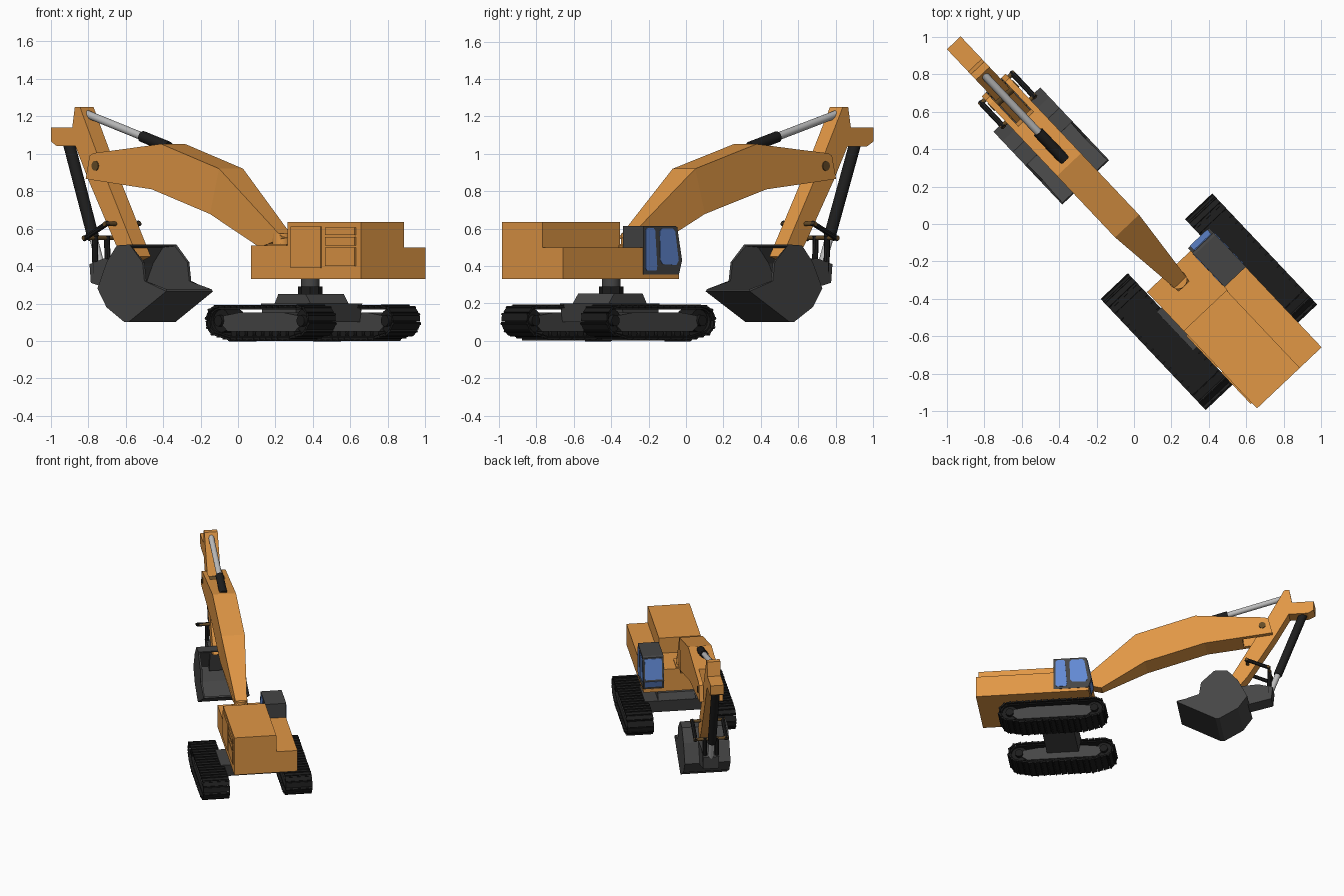
import bpy, bmesh, math
from mathutils import Matrix, Vector

if "Cube" in bpy.data.objects:
    bpy.data.objects.remove(bpy.data.objects["Cube"])

# Local frame: +x is the digging direction, +y the machine's left; PLACE turns it into the world
PLACE = Matrix.Translation((0.40, -0.415, 0)) @ Matrix.Rotation(math.radians(133.4), 4, 'Z')
ARM_Y = 0.04


def material(name, rgb):
    m = bpy.data.materials.new(name)
    m.diffuse_color = (*rgb, 1)
    m.use_nodes = True
    m.node_tree.nodes["Principled BSDF"].inputs["Base Color"].default_value = m.diffuse_color
    return m


ORANGE = material("orange_paint", (0.75, 0.31, 0.06))
DARK = material("dark_steel", (0.06, 0.06, 0.06))
BLACK = material("black", (0.012, 0.012, 0.012))
BLUE = material("glass", (0.12, 0.25, 0.65))
CHROME = material("chrome", (0.5, 0.5, 0.5))
BROWN = material("pin_brown", (0.13, 0.07, 0.02))


def finish(name, bm, mat, smooth=False, thickness=0):
    bmesh.ops.recalc_face_normals(bm, faces=bm.faces)
    me = bpy.data.meshes.new(name)
    bm.to_mesh(me)
    bm.free()
    if smooth:
        me.polygons.foreach_set("use_smooth", [True] * len(me.polygons))
        me.set_sharp_from_angle(angle=math.radians(40))
    ob = bpy.data.objects.new(name, me)
    bpy.context.collection.objects.link(ob)
    ob.matrix_world = PLACE
    me.materials.append(mat)
    if thickness:
        mod = ob.modifiers.new("thickness", 'SOLIDIFY')
        mod.thickness = thickness
        mod.offset = -1
    return ob


def prism(name, profile, y0, y1, mat):
    """Side profile of (x, z) points, extruded across from y0 to y1."""
    bm = bmesh.new()
    a = [bm.verts.new((x, y0, z)) for x, z in profile]
    b = [bm.verts.new((x, y1, z)) for x, z in profile]
    bm.faces.new(a)
    bm.faces.new(b[::-1])
    for i in range(len(a)):
        j = (i + 1) % len(a)
        bm.faces.new((a[i], b[i], b[j], a[j]))
    return finish(name, bm, mat)


def box(name, x0, x1, y0, y1, z0, z1, mat):
    return prism(name, [(x0, z0), (x1, z0), (x1, z1), (x0, z1)], y0, y1, mat)


def rod(name, p, q, r, mat, sides=20):
    p, q = Vector(p), Vector(q)
    bm = bmesh.new()
    m = Matrix.Translation((p + q) / 2) @ (q - p).to_track_quat('Z', 'Y').to_matrix().to_4x4()
    bmesh.ops.create_cone(bm, cap_ends=True, segments=sides, radius1=r, radius2=r,
                          depth=(q - p).length, matrix=m)
    return finish(name, bm, mat, smooth=sides > 8)


def pin(name, x, z, half, r, mat, y=ARM_Y):
    return rod(name, (x, y - half, z), (x, y + half, z), r, mat)


def loft(name, sections, y, mat):
    """Rectangular sections (top x, top z, bottom x, bottom z, half width)."""
    bm = bmesh.new()
    rings = [[bm.verts.new(c) for c in ((xt, y - w, zt), (xt, y + w, zt), (xb, y + w, zb), (xb, y - w, zb))]
             for xt, zt, xb, zb, w in sections]
    for a, b in zip(rings, rings[1:]):
        for i in range(4):
            j = (i + 1) % 4
            bm.faces.new((a[i], a[j], b[j], b[i]))
    bm.faces.new(rings[0])
    bm.faces.new(rings[-1])
    return finish(name, bm, mat)


# Track loop: two round ends, with the flat bottom a little lower than the ends
def arc(cx, a0, a1, n=9):
    ang = [math.radians(a0 + (a1 - a0) * i / n) for i in range(n + 1)]
    return [Vector((cx + 0.074 * math.cos(a), 0.108 + 0.074 * math.sin(a))) for a in ang]


LOOP = arc(0.32, 90, -75) + [Vector((0.23, 0.012)), Vector((-0.23, 0.012))] + arc(-0.32, -105, -270)


def sample_loop(count):
    segs = list(zip(LOOP, LOOP[1:] + LOOP[:1]))
    step = sum((b - a).length for a, b in segs) / count
    out, dist = [], 0
    for a, b in segs:
        d = b - a
        while dist < d.length - 1e-6:
            out.append((a + d.normalized() * dist, d.normalized()))
            dist += step
        dist -= d.length
    return out


def track(side, y):
    # shoes with a raised grouser bar
    bm = bmesh.new()
    for p, d in sample_loop(38):
        rot = Matrix.Rotation(-math.atan2(d.y, d.x), 4, 'Y')
        base = Matrix.Translation((p.x, y, p.y)) @ rot
        bmesh.ops.create_cube(bm, size=1, matrix=base @ Matrix.Diagonal((0.043, 0.2, 0.012, 1)))
        bmesh.ops.create_cube(bm, size=1, matrix=base @ Matrix.Translation((0.014, 0, 0.004))
                              @ Matrix.Diagonal((0.01, 0.2, 0.014, 1)))
    finish(side + "_track_shoes", bm, BLACK)
    # chain belt under the shoes
    bm = bmesh.new()
    ends = [(bm.verts.new((p.x, y - 0.08, p.y)), bm.verts.new((p.x, y + 0.08, p.y))) for p in LOOP]
    for a, b in zip(ends, ends[1:] + ends[:1]):
        bm.faces.new((a[0], a[1], b[1], b[0]))
    finish(side + "_track_chain", bm, BLACK, thickness=0.014)
    # frame, end wheels and rollers
    prism(side + "_track_frame", [(-0.31, 0.09), (-0.26, 0.05), (0.26, 0.05), (0.31, 0.09), (0.29, 0.135),
                                  (0.17, 0.152), (-0.17, 0.152), (-0.29, 0.135)], y - 0.07, y + 0.07, DARK)
    for end, x in (("front", 0.32), ("rear", -0.32)):
        pin(f"{side}_{end}_wheel", x, 0.108, 0.06, 0.062, BLACK, y)
        pin(f"{side}_{end}_hub", x, 0.108, 0.085, 0.03, BLACK, y)
    for i in range(8):
        pin(f"{side}_roller_{i}", -0.224 + 0.064 * i, 0.04, 0.06, 0.023, BLACK, y)


track("left", 0.31)
track("right", -0.31)

# Undercarriage centre and swing post
loft("carbody", [(0.15, 0.20, 0.13, 0.10, 0.24), (-0.13, 0.20, -0.11, 0.10, 0.24)], 0, DARK)
loft("carbody_top", [(0.12, 0.252, 0.15, 0.199, 0.14), (-0.09, 0.252, -0.13, 0.199, 0.14)], 0, DARK)
rod("swing_base", (0.02, 0, 0.24), (0.02, 0, 0.29), 0.065, BLACK, 8)
rod("swing_post", (0.02, 0, 0.28), (0.02, 0, 0.34), 0.05, DARK)

# Upper body
box("front_deck", -0.03, 0.265, -0.115, 0.205, 0.33, 0.51, ORANGE)
box("engine_house", -0.59, -0.02, -0.11, 0.205, 0.33, 0.635, ORANGE)
box("right_side_box", -0.59, 0.0, -0.27, -0.109, 0.33, 0.50, ORANGE)
box("cab_floor", -0.01, 0.265, -0.27, -0.109, 0.33, 0.357, ORANGE)
box("boom_mount", 0.10, 0.25, ARM_Y - 0.06, ARM_Y + 0.06, 0.505, 0.518, ORANGE)
box("side_door", -0.285, -0.05, 0.2, 0.213, 0.39, 0.61, ORANGE)
for i, (z0, z1) in enumerate(((0.40, 0.50), (0.51, 0.555), (0.565, 0.605))):
    box(f"side_vent_{i}", -0.55, -0.32, 0.2, 0.213, z0, z1, ORANGE)

# Cab and windows
prism("cab", [(0, 0.355), (0.262, 0.355), (0.285, 0.43), (0.25, 0.607), (0.235, 0.615), (0, 0.615)],
      -0.272, -0.115, DARK)
prism("windscreen", [(0.27, 0.44), (0.287, 0.44), (0.256, 0.598), (0.24, 0.598)], -0.258, -0.13, BLUE)
prism("lower_windscreen", [(0.26, 0.375), (0.271, 0.375), (0.285, 0.422), (0.27, 0.422)], -0.258, -0.13, BLUE)
for side, y in (("right", -0.272), ("left", -0.115)):
    prism(side + "_door_window", [(0.015, 0.39), (0.025, 0.375), (0.095, 0.375), (0.1, 0.40), (0.085, 0.59),
                                  (0.075, 0.602), (0.025, 0.602), (0.015, 0.59)], y - 0.003, y + 0.003, BLUE)
    prism(side + "_front_window", [(0.125, 0.43), (0.14, 0.41), (0.24, 0.405), (0.258, 0.43), (0.232, 0.585),
                                   (0.215, 0.6), (0.135, 0.6), (0.12, 0.585)], y - 0.003, y + 0.003, BLUE)

# Boom: bent box beam ending in two cheeks around the arm
loft("boom", [(0.15, 0.55, 0.33, 0.50, 0.04), (0.594, 0.92, 0.665, 0.678, 0.088),
              (1.045, 1.052, 1.118, 0.81, 0.088), (1.38, 1.02, 1.40, 0.84, 0.088)], ARM_Y, ORANGE)
for side, k in (("left", 1), ("right", -1)):
    loft(side + "_boom_cheek", [(1.37, 1.021, 1.39, 0.839, 0.016), (1.57, 1.003, 1.60, 0.862, 0.016),
                                (1.6, 0.99, 1.63, 0.866, 0.016)], ARM_Y + k * 0.072, ORANGE)
rod("boom_foot", (0.2, ARM_Y, 0.50), (0.2, ARM_Y, 0.575), 0.05, ORANGE)
pin("arm_pivot", 1.554, 0.935, 0.093, 0.026, BROWN)

# Arm
prism("arm", [(1.70, 1.22), (1.715, 1.25), (1.755, 1.25), (1.775, 1.14), (1.94, 1.14), (1.94, 1.065),
              (1.895, 1.04), (1.75, 1.04), (1.65, 0.86), (1.44, 0.52), (1.36, 0.42), (1.27, 0.45),
              (1.49, 0.83)], ARM_Y - 0.05, ARM_Y + 0.05, ORANGE)


# Hydraulic cylinders: black barrel and bright rod
def ram(name, start, end, split, r):
    a, b = (Vector((p[0], ARM_Y, p[1])) for p in (start, end))
    rod(name + "_barrel", a, a.lerp(b, split), r, BLACK)
    rod(name + "_rod", a.lerp(b, split - 0.02), b, r * 0.7, CHROME)


ram("arm_ram", (1.08, 1.035), (1.715, 1.212), 0.32, 0.03)
ram("bucket_ram", (1.86, 1.07), (1.595, 0.37), 0.75, 0.032)

# Bucket linkage
pin("link_outer_pin", 1.605, 0.55, 0.13, 0.012, BROWN)
pin("link_inner_pin", 1.44, 0.625, 0.13, 0.012, BROWN)
for side, k in (("left", 1), ("right", -1)):
    y = ARM_Y + k * 0.115
    rod(side + "_link_bar", (1.615, y, 0.545), (1.43, y, 0.63), 0.015, BLACK, 8)
    y = ARM_Y + k * 0.045
    rod(side + "_push_link", (1.605, y, 0.56), (1.60, y, 0.36), 0.016, BLACK, 8)
prism("bucket_bracket", [(1.36, 0.43), (1.52, 0.44), (1.63, 0.41), (1.62, 0.31), (1.40, 0.26)],
      ARM_Y - 0.06, ARM_Y + 0.06, DARK)

# Bucket: open shell, plate strip from lip round to the top plus two side plates
plate = [(0.915, 0.265), (1.21, 0.1), (1.24, 0.1), (1.38, 0.18), (1.45, 0.28), (1.38, 0.42), (1.30, 0.51), (1.2, 0.515)]
rim = [(1.10, 0.42), (1.085, 0.32)]
bm = bmesh.new()
sides = [[bm.verts.new((x, ARM_Y + w, z)) for x, z in plate + rim] for w in (-0.172, 0.172)]
for s in sides:
    bm.faces.new(s)
for i in range(len(plate) - 1):
    bm.faces.new((sides[0][i], sides[0][i + 1], sides[1][i + 1], sides[1][i]))
bmesh.ops.recalc_face_normals(bm, faces=bm.faces)
finish("bucket", bm, DARK, thickness=0.015)
